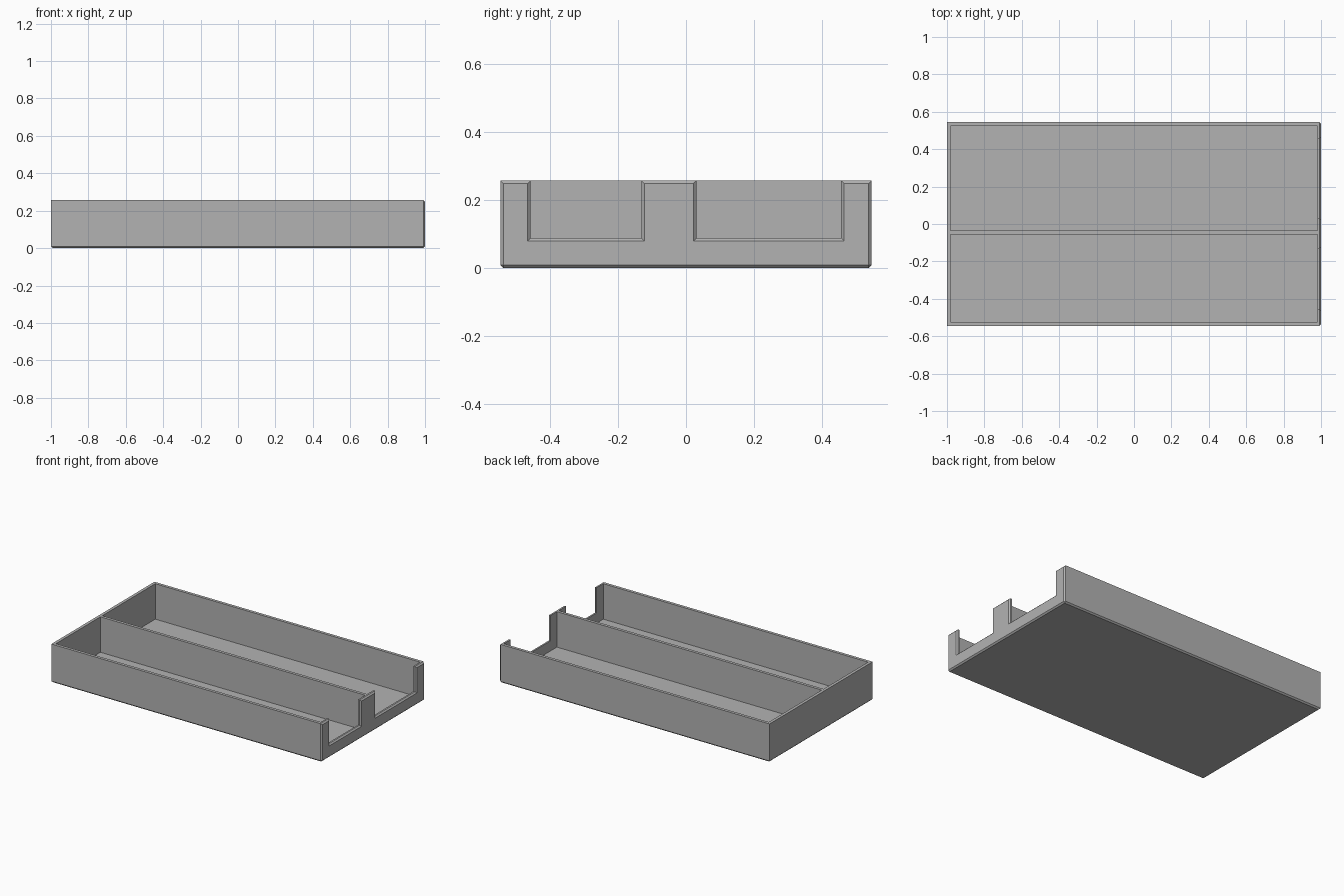
import bpy, bmesh

HX, HY, H = 1.0, 0.545, 0.257   # half length, half depth, height
WALL, FLOOR, CH = 0.02, 0.02, 0.009

cube = bpy.data.objects.get("Cube")
if cube:
    bpy.data.objects.remove(cube, do_unlink=True)

grey = bpy.data.materials.new("plain grey")
grey.use_nodes = True
colour = (0.45, 0.45, 0.45, 1)
grey.diffuse_color = colour
grey.node_tree.nodes["Principled BSDF"].inputs["Base Color"].default_value = colour


def loft(name, rings, chamfer=None):
    """Join rectangles (x, y0, y1, z0, z1) along x into a closed solid."""
    bm = bmesh.new()
    loops = [[bm.verts.new((x, y, z)) for y, z in ((y0, z0), (y1, z0), (y1, z1), (y0, z1))]
             for x, y0, y1, z0, z1 in rings]
    bm.faces.new(loops[0])
    bm.faces.new(loops[-1])
    for a, b in zip(loops, loops[1:]):
        for i in range(4):
            j = (i + 1) % 4
            bm.faces.new((a[i], a[j], b[j], b[i]))
    bmesh.ops.recalc_face_normals(bm, faces=bm.faces)
    if chamfer:
        bm.normal_update()
        edges = [e for e in bm.edges
                 if any(f.normal.x > 0.9 or f.normal.z < -0.9 for f in e.link_faces)]
        bmesh.ops.bevel(bm, geom=edges, offset=chamfer, segments=1, affect='EDGES')
    mesh = bpy.data.meshes.new(name)
    bm.to_mesh(mesh)
    bm.free()
    obj = bpy.data.objects.new(name, mesh)
    bpy.context.collection.objects.link(obj)
    mesh.materials.append(grey)
    return obj


# Solid tray body, chamfered around the open end and the underside
tray = loft("tray", [(-HX, -HY, HY, 0, H), (HX, -HY, HY, 0, H)], CH)
cutters = []

# Two long compartments either side of the divider
TOP = H + 0.1
for name, y0, y1 in (("front", -HY + WALL, -0.055), ("back", -0.035, HY - WALL)):
    cutters.append(loft(name + "_compartment_cutter",
                        [(x, y0, y1, FLOOR, TOP) for x in (-HX + WALL, HX - WALL)]))

# Finger notches in the end wall, flared at the outer face
for name, y0, y1 in (("front", -0.456, -0.131), ("back", 0.031, 0.455)):
    rings = [(x, y0 - g, y1 + g, 0.088 - g, TOP)
             for x, g in ((HX - 0.05, 0), (HX - CH, 0), (HX + CH, 2 * CH))]
    cutters.append(loft(name + "_notch_cutter", rings))

for cutter in cutters:
    mod = tray.modifiers.new(cutter.name, 'BOOLEAN')
    mod.operation = 'DIFFERENCE'
    mod.solver = 'EXACT'
    mod.object = cutter

# Apply the cuts and drop the cutters
bpy.context.view_layer.update()
evaluated = tray.evaluated_get(bpy.context.evaluated_depsgraph_get())
result = bpy.data.meshes.new_from_object(evaluated)
tray.modifiers.clear()
tray.data = result
for cutter in cutters:
    bpy.data.objects.remove(cutter, do_unlink=True)
